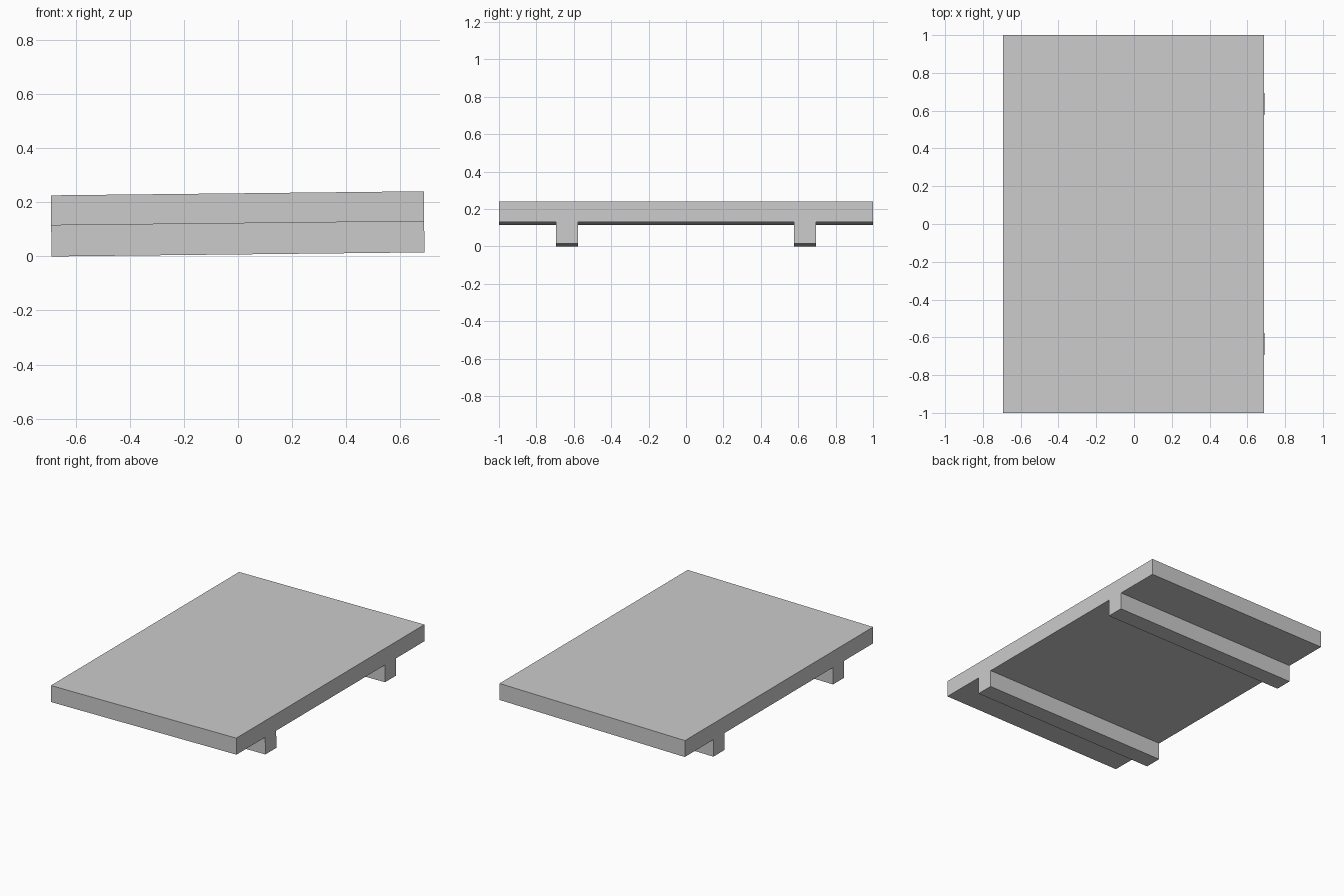
import bpy
from math import atan
from mathutils import Matrix

default = bpy.data.objects.get("Cube")
if default:
    bpy.data.objects.remove(default, do_unlink=True)

GREY = (0.6, 0.6, 0.6, 1)
grey = bpy.data.materials.new("plain grey")
grey.use_nodes = True
grey.diffuse_color = GREY
grey.node_tree.nodes["Principled BSDF"].inputs["Base Color"].default_value = GREY

LENGTH = 1.38
# Everything leans slightly, rising toward +x
TILT = Matrix.Translation((0, 0, 0.0075)) @ Matrix.Rotation(-atan(0.0109), 4, "Y")


def box(name, size, centre):
    bpy.ops.mesh.primitive_cube_add(size=1)
    part = bpy.context.object
    part.name = name
    part.data.transform(TILT @ Matrix.Translation(centre) @ Matrix.Diagonal((*size, 1)))
    part.data.materials.append(grey)


# Flat deck
box("deck", (LENGTH, 2, 0.111), (0, 0, 0.1705))

# Two full-length runners underneath
for name, side in (("front_runner", -1), ("back_runner", 1)):
    box(name, (LENGTH, 0.117, 0.115), (0, side * 0.636, 0.0575))
